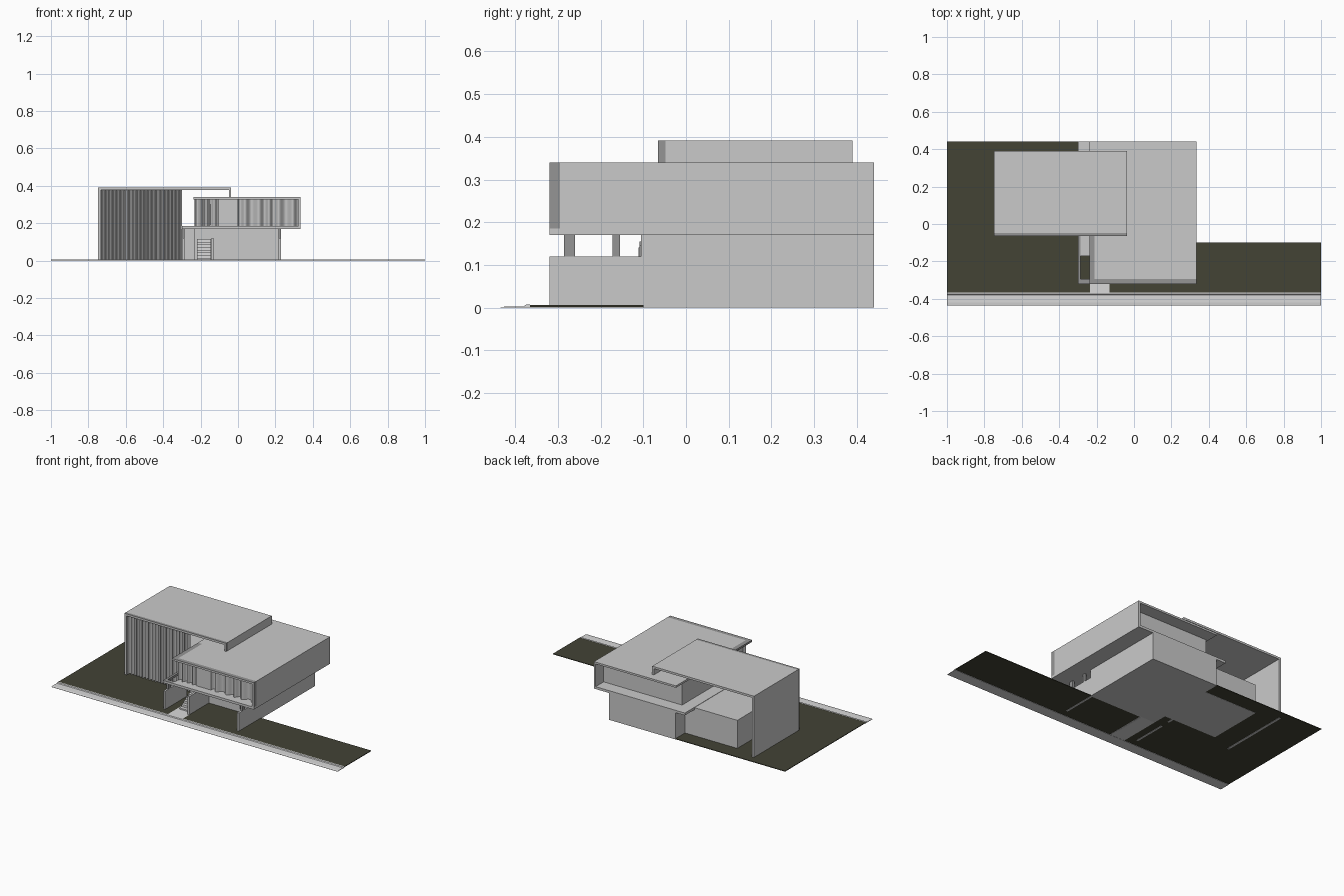
import bpy, bmesh, math

if "Cube" in bpy.data.objects:
    bpy.data.objects.remove(bpy.data.objects["Cube"])


def mat(name, r, g, b):
    m = bpy.data.materials.new(name)
    m.diffuse_color = (r, g, b, 1)
    m.use_nodes = True
    m.node_tree.nodes["Principled BSDF"].inputs["Base Color"].default_value = m.diffuse_color
    return m


CONCRETE = mat("light concrete", 0.59, 0.59, 0.59)
TRIM = mat("mid grey trim", 0.30, 0.30, 0.30)
PAVING = mat("pale paving", 0.70, 0.70, 0.70)
GRASS = mat("dark olive grass", 0.056, 0.056, 0.036)
FABRIC = mat("curtain grey", 0.55, 0.55, 0.55)


def finish(name, bm, *mats):
    me = bpy.data.meshes.new(name)
    bm.to_mesh(me)
    bm.free()
    for m in mats:
        me.materials.append(m)
    ob = bpy.data.objects.new(name, me)
    bpy.context.collection.objects.link(ob)
    return ob


def box(name, x0, x1, y0, y1, z0, z1, m=CONCRETE, front=None):
    """Box from its limits; front = other material for faces looking to -y."""
    bm = bmesh.new()
    bmesh.ops.create_cube(bm, size=1)
    for v in bm.verts:
        v.co = (x0 if v.co.x < 0 else x1, y0 if v.co.y < 0 else y1, z0 if v.co.z < 0 else z1)
    bm.normal_update()
    if front:
        for f in bm.faces:
            f.material_index = 1 if f.normal.y < -0.5 else 0
    return finish(name, bm, m, *([front] if front else []))


def prism(name, pts, x0, x1, m=CONCRETE):
    """Extrude a (y, z) profile along x."""
    bm = bmesh.new()
    f = bm.faces.new([bm.verts.new((x0, y, z)) for y, z in pts])
    r = bmesh.ops.extrude_face_region(bm, geom=[f])
    for v in r["geom"]:
        if isinstance(v, bmesh.types.BMVert):
            v.co.x = x1
    bmesh.ops.recalc_face_normals(bm, faces=bm.faces)
    return finish(name, bm, m)


def curtain(name, x0, x1, y, z0, z1, period, amp):
    """Folded sheet hanging between two x limits."""
    bm = bmesh.new()
    n = int((x1 - x0) / period * 12)
    prev = None
    for i in range(n + 1):
        x = x0 + (x1 - x0) * i / n
        d = amp * math.sin(2 * math.pi * (x - x0) / period + 0.8 * math.sin(37 * x))
        cur = [bm.verts.new((x, y + d, z)) for z in (z0, z1)]
        if prev:
            f = bm.faces.new((prev[0], cur[0], cur[1], prev[1]))
            f.smooth = True
        prev = cur
    return finish(name, bm, FABRIC)


# Site: lawns around the house, pavement and entry path
box("lawn_left", -1, -0.235, -0.365, 0.44, 0.002, 0.006, GRASS)
box("lawn_right", -0.13, 1, -0.365, -0.10, 0.002, 0.006, GRASS)
prism("pavement", [(-0.435, 0), (-0.365, 0), (-0.365, 0.007), (-0.375, 0.007),
                   (-0.38, 0.003), (-0.42, 0.003), (-0.435, 0.001)], -1, 1, PAVING)
box("entry_path", -0.235, -0.13, -0.365, -0.10, 0.001, 0.006, PAVING)

# Ground floor volume and its front openings
box("lower_volume", -0.235, 0.23, -0.105, 0.44, 0.001, 0.171)
for i, (a, b) in enumerate([(-0.015, 0.09), (0.10, 0.21)]):
    box(f"window_frame_{i}", a, b, -0.109, -0.104, 0.028, 0.146, TRIM, CONCRETE)
    box(f"window_panel_{i}", a + 0.005, b - 0.005, -0.111, -0.108, 0.033, 0.141)
box("entry_door", -0.215, -0.15, -0.109, -0.104, 0.11, 0.155, TRIM, CONCRETE)

# Low porch walls with short posts carrying the slab
for i, (a, b) in enumerate([(-0.298, -0.285), (0.217, 0.23)]):
    back = 0.13 if i == 0 else -0.104
    box(f"porch_wall_{i}", a, b, -0.32, -0.104, 0.001, 0.12)
    if i == 0:
        box("side_wall", a, b, -0.05, back, 0.001, 0.171)
    box(f"front_post_{i}", a, b, -0.286, -0.26, 0.12, 0.171, TRIM)
    box(f"rear_post_{i}", a, b, -0.172, -0.155, 0.12, 0.171, TRIM)
box("stair_wall", -0.143, -0.13, -0.30, -0.104, 0.001, 0.12)

# Entry stairs
steps = 8
profile = [(-0.104, 0.004), (-0.27, 0.004)]
for i in range(steps):
    y = -0.27 + 0.166 * i / steps
    z = 0.115 * (i + 1) / steps
    profile += [(y, z), (y + 0.166 / steps, z)]
prism("stairs", profile, -0.22, -0.145, PAVING)

# Upper floor slab, with an open light well at the front left
box("upper_slab", -0.235, 0.335, -0.32, 0.44, 0.17, 0.185)
box("slab_wing", -0.285, -0.235, -0.17, 0.44, 0.17, 0.185)
box("slab_rim_left", -0.30, -0.285, -0.32, -0.06, 0.17, 0.185, TRIM, CONCRETE)
box("slab_rim_left_back", -0.30, -0.285, -0.06, 0.44, 0.17, 0.185)
box("slab_rim_front", -0.285, -0.235, -0.32, -0.295, 0.17, 0.185, TRIM, CONCRETE)

# Upper floor shell: roof, side wall, front trim
box("upper_roof", -0.21, 0.335, -0.295, 0.44, 0.328, 0.34)
box("roof_trim_left", -0.238, -0.21, -0.295, -0.06, 0.328, 0.34, TRIM)
box("roof_edge_left", -0.238, -0.21, -0.06, 0.44, 0.328, 0.34)
box("roof_trim_front", -0.238, 0.335, -0.32, -0.295, 0.328, 0.34, TRIM, CONCRETE)
box("upper_side_wall", 0.323, 0.335, -0.295, 0.44, 0.185, 0.328)
box("side_wall_trim", 0.323, 0.335, -0.32, -0.295, 0.185, 0.328, TRIM, CONCRETE)

# Recessed upper rooms, front panel and curtains
box("upper_rooms", -0.225, 0.323, -0.245, 0.36, 0.185, 0.328)
box("front_panel", -0.105, 0.0, -0.27, -0.245, 0.185, 0.328)
curtain("upper_curtain_left", -0.232, -0.105, -0.262, 0.186, 0.328, 0.04, 0.012)
curtain("upper_curtain_right", 0.0, 0.32, -0.262, 0.186, 0.328, 0.06, 0.014)

# Tall left pavilion: roof, left wall, right fascia, front trim
box("tall_roof", -0.748, -0.037, -0.048, 0.39, 0.379, 0.392)
box("tall_left_wall", -0.748, -0.733, -0.048, 0.39, 0.001, 0.379)
box("tall_right_fascia", -0.049, -0.037, -0.048, 0.39, 0.34, 0.379)
box("tall_roof_trim", -0.748, -0.037, -0.065, -0.048, 0.379, 0.392, TRIM, CONCRETE)
box("tall_left_trim", -0.748, -0.733, -0.065, -0.048, 0.001, 0.379, TRIM, CONCRETE)
box("tall_right_trim", -0.049, -0.037, -0.065, -0.048, 0.34, 0.379, TRIM, CONCRETE)
curtain("tall_curtain", -0.732, -0.30, -0.04, 0.006, 0.379, 0.021, 0.008)

# Low room inside the pavilion
box("pavilion_room", -0.60, -0.235, -0.01, 0.345, 0.001, 0.183)
